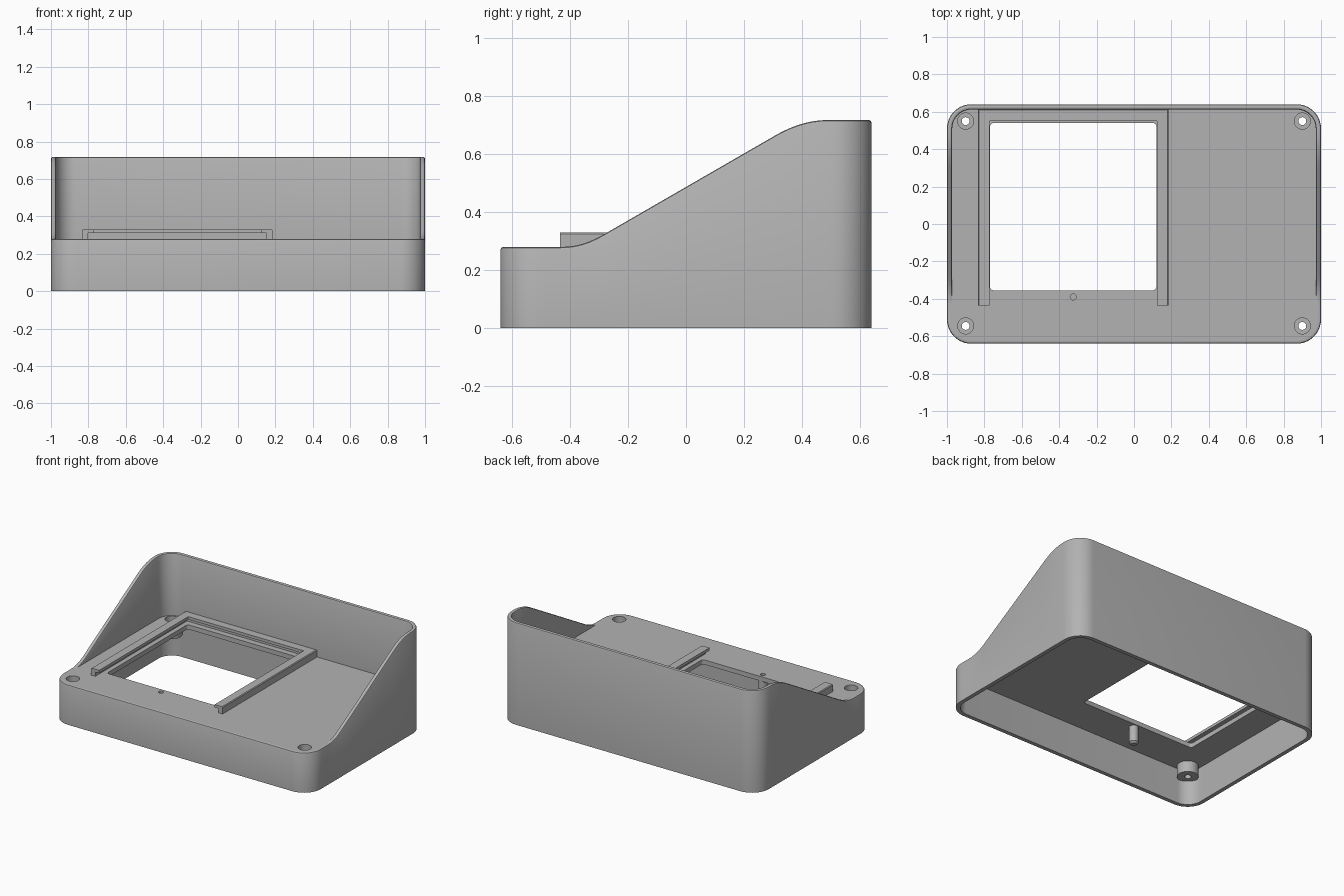
import bpy, bmesh, math

cube = bpy.data.objects.get("Cube")
if cube:
    bpy.data.objects.remove(cube, do_unlink=True)

grey = bpy.data.materials.new("plain_grey")
grey.use_nodes = True
colour = (0.45, 0.45, 0.45, 1)
grey.diffuse_color = colour
bsdf = grey.node_tree.nodes["Principled BSDF"]
bsdf.inputs["Base Color"].default_value = colour
bsdf.inputs["Roughness"].default_value = 0.6

HALF_X, HALF_Y, RADIUS = 1.0, 0.64, 0.13
WALL, ROUND, DECK, UNDER = 0.028, 0.010, 0.28, 0.248


def loft(name, loops):
    """Closed solid through a list of equal-length point loops."""
    bm = bmesh.new()
    rings = [[bm.verts.new(p) for p in loop] for loop in loops]
    n = len(rings[0])
    for a, b in zip(rings, rings[1:]):
        for i in range(n):
            j = (i + 1) % n
            bm.faces.new((a[i], a[j], b[j], b[i]))
    bm.faces.new(rings[0][::-1])
    bm.faces.new(rings[-1])
    bmesh.ops.remove_doubles(bm, verts=bm.verts, dist=1e-5)
    bmesh.ops.recalc_face_normals(bm, faces=bm.faces)
    mesh = bpy.data.meshes.new(name)
    bm.to_mesh(mesh)
    bm.free()
    mesh.materials.append(grey)
    obj = bpy.data.objects.new(name, mesh)
    bpy.context.scene.collection.objects.link(obj)
    return obj


def cylinder(name, x, y, profile, sides=32):
    """Turned solid from (radius, height) pairs."""
    angles = [math.tau * i / sides for i in range(sides)]
    return loft(name, [[(x + r * math.cos(a), y + r * math.sin(a), z) for a in angles]
                       for r, z in profile])


def activate(obj):
    bpy.ops.object.select_all(action="DESELECT")
    obj.select_set(True)
    bpy.context.view_layer.objects.active = obj


def combine(target, other, operation):
    mod = target.modifiers.new("join", "BOOLEAN")
    mod.object, mod.operation, mod.solver = other, operation, "EXACT"
    activate(target)
    bpy.ops.object.modifier_apply(modifier=mod.name)
    bpy.data.objects.remove(other, do_unlink=True)


def outline(hx, hy, r, inset=0, arc=10, side=40):
    """Rounded rectangle, with extra points along the two sides."""
    cx, cy = hx - r, hy - r
    pts = []
    for k, (sx, sy) in enumerate(((1, 1), (-1, 1), (-1, -1), (1, -1))):
        for i in range(arc + 1):
            a = math.pi / 2 * (k + i / arc)
            pts.append((sx * cx + (r - inset) * math.cos(a),
                        sy * cy + (r - inset) * math.sin(a)))
        if k in (1, 3):
            x = sx * (hx - inset)
            pts += [(x, sy * cy * (1 - 2 * i / side)) for i in range(1, side)]
    return pts


def ramp(y, centre, w):
    if y <= centre - w:
        return 0
    return y - centre if y >= centre + w else (y - centre + w) ** 2 / (4 * w)


def rim_height(y):
    slope = math.tan(math.radians(30))
    return DECK + slope * (ramp(y, -0.358, 0.07) - ramp(y, 0.40, 0.09))


def ring(inset, height):
    return [(x, y, height(y)) for x, y in outline(HALF_X, HALF_Y, RADIUS, inset)]


# Housing: underside, skirt, outer wall, rounded sloping rim, inner wall, deck
housing = loft("housing", [
    ring(WALL, lambda y: UNDER),
    ring(WALL, lambda y: 0),
    ring(0, lambda y: 0),
    ring(0, lambda y: rim_height(y) - ROUND),
    ring(ROUND * 0.3, lambda y: rim_height(y) - ROUND * 0.3),
    ring(ROUND, rim_height),
    ring(WALL - ROUND, rim_height),
    ring(WALL - ROUND * 0.3, lambda y: max(rim_height(y) - ROUND * 0.3, DECK)),
    ring(WALL, lambda y: max(rim_height(y) - ROUND, DECK)),
    ring(WALL, lambda y: DECK),
])

# Screw bosses with counterbored holes
for x in (-0.9, 0.9):
    for y in (-0.545, 0.55):
        boss = cylinder("boss", x, y, [(0.068, 0.17), (0.068, 0.265)])
        combine(housing, boss, "UNION")
        bore = cylinder("bore", x, y, [(0.021, 0.1), (0.021, 0.215), (0.043, 0.215), (0.043, 0.4)])
        combine(housing, bore, "DIFFERENCE")

# Indicator post under the deck with a blind hole from above
post = cylinder("post", -0.325, -0.39, [(0.018, 0.125), (0.03, 0.137), (0.03, 0.265)])
combine(housing, post, "UNION")
hole = cylinder("hole", -0.325, -0.39, [(0.016, 0.15), (0.016, 0.4)])
combine(housing, hole, "DIFFERENCE")

# Rectangular window through the deck
corners = outline(0.445, 0.4475, 0.02, arc=4, side=1)
window = loft("window", [[(x - 0.325, y + 0.0925, z) for x, y in corners] for z in (0.2, 0.295)])
combine(housing, window, "DIFFERENCE")

# U-shaped guide rail with an overhanging lip, open at the front
LEFT, RIGHT, BACK, FRONT = -0.835, 0.185, 0.614, -0.435
section = [(0, 0.275), (0, 0.325), (0.005, 0.33), (0.062, 0.33),
           (0.062, 0.31), (0.032, 0.31), (0.032, 0.275)]
rail = loft("guide_rail", [
    [(LEFT + d, FRONT, z) for d, z in section],
    [(LEFT + d, BACK - d, z) for d, z in section],
    [(RIGHT - d, BACK - d, z) for d, z in section],
    [(RIGHT - d, FRONT, z) for d, z in section],
])

for obj in (housing, rail):
    activate(obj)
    bpy.ops.object.shade_smooth_by_angle(angle=math.radians(30))
